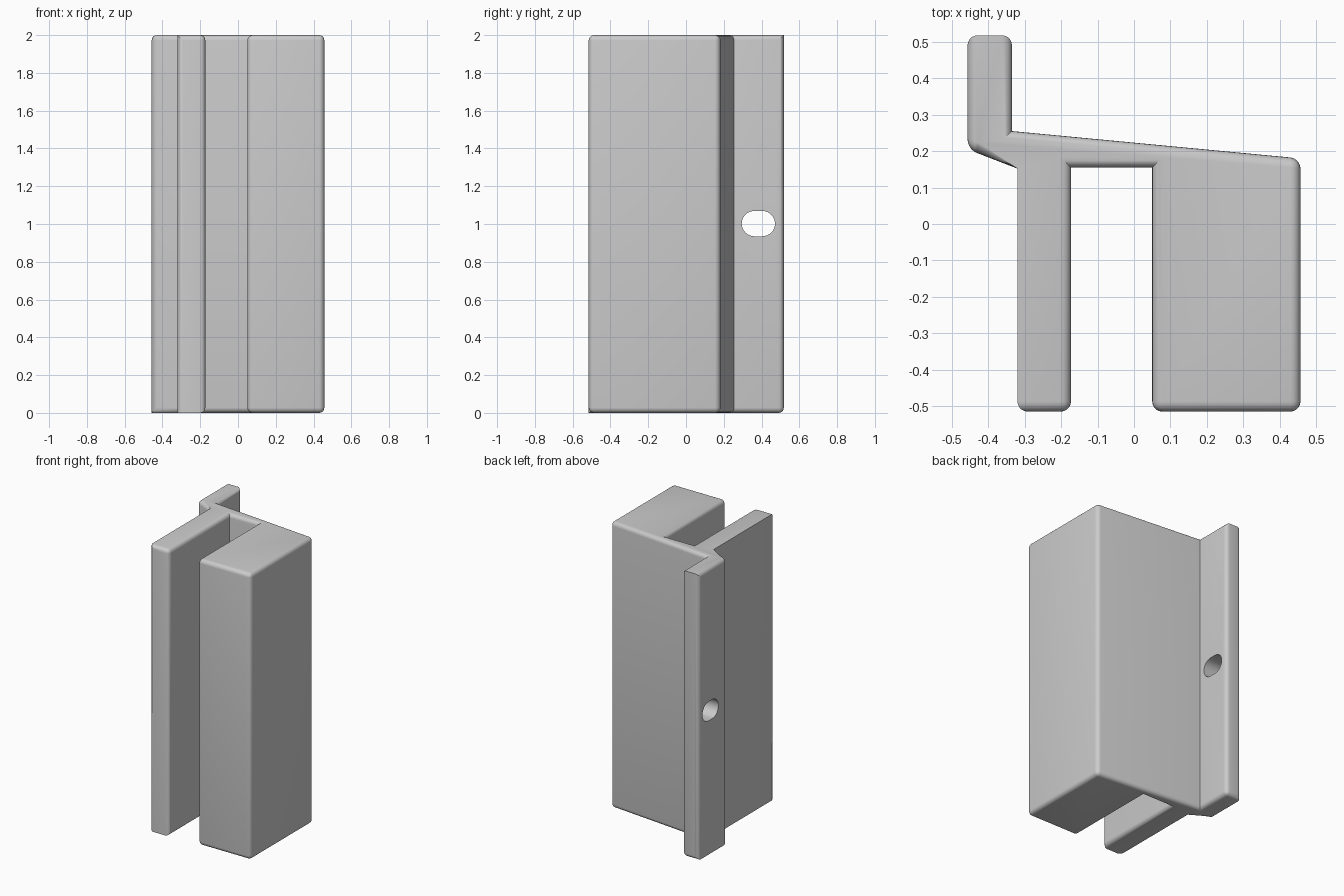
import bpy, bmesh, math
from mathutils import Vector

cube = bpy.data.objects.get("Cube")
if cube:
    bpy.data.objects.remove(cube, do_unlink=True)

HEIGHT, ROUND = 2.0, 0.028

grey = bpy.data.materials.new("plain_grey")
grey.use_nodes = True
grey.diffuse_color = (0.6, 0.6, 0.6, 1)
grey.node_tree.nodes["Principled BSDF"].inputs["Base Color"].default_value = (0.6, 0.6, 0.6, 1)


def prism(points, direction):
    """Closed prism made by sweeping an outline along a direction."""
    bm = bmesh.new()
    base = bm.faces.new([bm.verts.new(p) for p in points])
    swept = bmesh.ops.extrude_face_region(bm, geom=[base])
    verts = [g for g in swept["geom"] if isinstance(g, bmesh.types.BMVert)]
    bmesh.ops.translate(bm, verts=verts, vec=direction)
    bmesh.ops.recalc_face_normals(bm, faces=bm.faces)
    return bm


def make_object(name, bm):
    mesh = bpy.data.meshes.new(name)
    bm.to_mesh(mesh)
    bm.free()
    mesh.materials.append(grey)
    obj = bpy.data.objects.new(name, mesh)
    bpy.context.collection.objects.link(obj)
    return obj


# Bracket: two legs, a tapering web and an offset mounting flange
outline = [(-0.457, 0.518), (-0.457, 0.205), (-0.32, 0.152), (-0.32, -0.515),
           (-0.173, -0.515), (-0.173, 0.155), (0.05, 0.155), (0.05, -0.515),
           (0.457, -0.515), (0.457, 0.18), (-0.335, 0.255), (-0.335, 0.518)]
bm = prism([(x, y, 0) for x, y in outline], (0, 0, HEIGHT))


def is_rounded(edge):
    mid = (edge.verts[0].co + edge.verts[1].co) / 2
    if abs(edge.verts[0].co.z - edge.verts[1].co.z) > 1:
        return edge.is_convex
    top = mid.z > 1
    flange_end = mid.y > 0.5
    thin_leg_side = abs(mid.x + 0.32) < 0.01
    thin_leg_front = mid.y < -0.5 and mid.x < 0
    flange_side = mid.x < -0.45
    if top:
        return not (flange_end or thin_leg_side)
    return not (thin_leg_front or flange_side or thin_leg_side)


bmesh.ops.bevel(bm, geom=[e for e in bm.edges if is_rounded(e)], offset=ROUND,
                offset_type='OFFSET', segments=5, profile=0.5, affect='EDGES',
                clamp_overlap=True)
bracket = make_object("bracket", bm)

# Screw slot through the flange
radius, steps = 0.067, 16
slot = []
for side in (1, -1):
    for i in range(steps + 1):
        a = math.pi * i / steps - math.pi / 2
        slot.append((-0.6, 0.383 + side * (0.021 + radius * math.cos(a)),
                     1.002 + side * radius * math.sin(a)))
cutter = make_object("slot_cutter", prism(slot, (0.4, 0, 0)))
cutter.hide_render = True

cut = bracket.modifiers.new("slot", 'BOOLEAN')
cut.operation, cut.solver, cut.object = 'DIFFERENCE', 'EXACT', cutter
bpy.ops.object.select_all(action='DESELECT')
bpy.context.view_layer.objects.active = bracket
bracket.select_set(True)
bpy.ops.object.modifier_apply(modifier=cut.name)
bpy.data.objects.remove(cutter, do_unlink=True)
bpy.ops.object.shade_smooth_by_angle(angle=math.radians(30))
